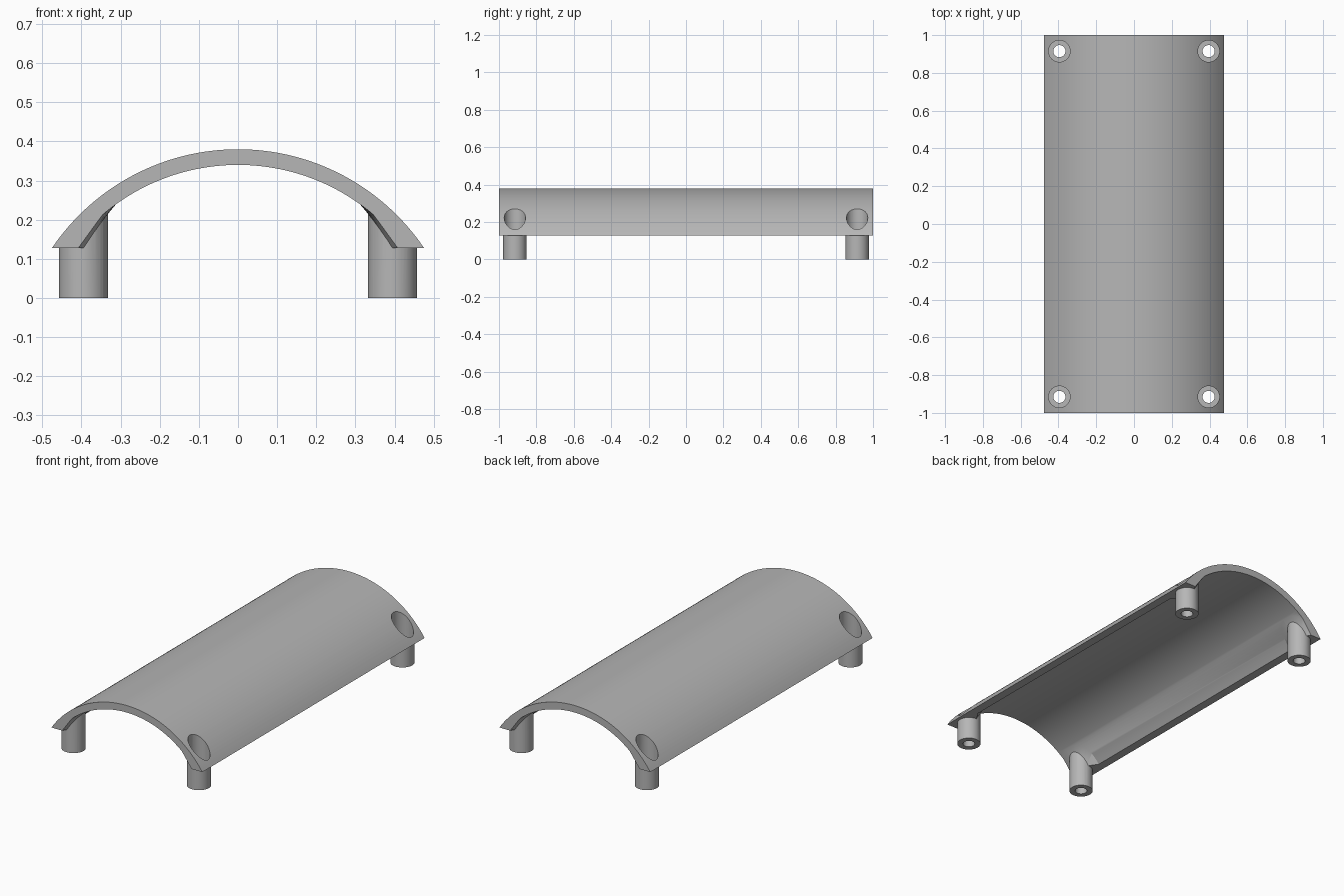
import bpy, bmesh, math

if "Cube" in bpy.data.objects:
    bpy.data.objects.remove(bpy.data.objects["Cube"])

R_OUT, R_IN, CZ = 0.574, 0.534, -0.194      # concentric arch radii and centre height
Z_RIM = 0.128                               # flat bottom rim of the cover
LEG_X, LEG_Y, LEG_R = 0.395, 0.915, 0.0625
SEG = 48

grey = bpy.data.materials.new("grey_plastic")
grey.diffuse_color = (0.47, 0.47, 0.47, 1)
grey.use_nodes = True
grey.node_tree.nodes["Principled BSDF"].inputs["Base Color"].default_value = grey.diffuse_color


def arc_z(radius, x):
    return CZ + math.sqrt(max(radius * radius - x * x, 0.0))


def to_object(name, bm):
    bmesh.ops.recalc_face_normals(bm, faces=bm.faces)
    mesh = bpy.data.meshes.new(name)
    bm.to_mesh(mesh)
    bm.free()
    mesh.materials.append(grey)
    ob = bpy.data.objects.new(name, mesh)
    bpy.context.collection.objects.link(ob)
    return ob


def arch():
    """Arched cover: ring-segment profile extruded along y."""
    bm = bmesh.new()
    pts = []
    for radius, sign in ((R_OUT, 1), (R_IN, -1)):
        a = math.acos((Z_RIM - CZ) / radius)
        for i in range(65):
            t = sign * (-a + 2 * a * i / 64)
            pts.append((radius * math.sin(t), -1, CZ + radius * math.cos(t)))
    face = bm.faces.new([bm.verts.new(p) for p in pts])
    ext = bmesh.ops.extrude_face_region(bm, geom=[face])
    new = [v for v in ext["geom"] if isinstance(v, bmesh.types.BMVert)]
    bmesh.ops.translate(bm, verts=new, vec=(0, 2, 0))
    return to_object("arched_cover", bm)


def lathe(name, cx, cy, rings, bottom, top, clip=False):
    """Solid made of rings; each ring maps an angle to (radius, z)."""
    bm = bmesh.new()
    loops = []
    for ring in rings:
        loop = []
        for i in range(SEG):
            a = 2 * math.pi * i / SEG
            r, z = ring(a)
            loop.append(bm.verts.new((cx + r * math.cos(a), cy + r * math.sin(a), z)))
        loops.append(loop)
    lo, hi = bm.verts.new((cx, cy, bottom)), bm.verts.new((cx, cy, top))
    for i in range(SEG):
        j = (i + 1) % SEG
        bm.faces.new((lo, loops[0][j], loops[0][i]))
        bm.faces.new((hi, loops[-1][i], loops[-1][j]))
        for a, b in zip(loops, loops[1:]):
            bm.faces.new((a[i], a[j], b[j], b[i]))
    if clip:  # trim flush with the cover's end, rim and side
        sx, sy = math.copysign(1, cx), math.copysign(1, cy)
        for co, no in (((0, sy, 0), (0, sy, 0)), ((0, 0, Z_RIM), (0, 0, -1)),
                       ((sx * 0.44, 0, 0), (sx, 0, 0))):
            geom = bm.verts[:] + bm.edges[:] + bm.faces[:]
            bmesh.ops.bisect_plane(bm, geom=geom, plane_co=co, plane_no=no, clear_outer=True)
            bmesh.ops.holes_fill(bm, edges=[e for e in bm.edges if e.is_boundary], sides=0)
    return to_object(name, bm)


def combine(target, other, operation):
    mod = target.modifiers.new("combine", 'BOOLEAN')
    mod.operation, mod.object, mod.solver = operation, other, 'EXACT'
    bpy.context.view_layer.objects.active = target
    bpy.ops.object.modifier_apply(modifier=mod.name)
    bpy.data.objects.remove(other)


cover = arch()
corners = [(sx * LEG_X, sy * LEG_Y) for sx in (-1, 1) for sy in (-1, 1)]

# legs and the flared collars that blend them into the underside
for cx, cy in corners:
    side = math.copysign(1, cx)

    def leg_top(a):
        return LEG_R, arc_z(R_OUT, cx + LEG_R * math.cos(a)) - 0.015

    def collar_low(a):
        up = -side * math.cos(a)
        r = 0.06
        return r, arc_z(R_IN, cx + r * math.cos(a)) - (0.04 - 0.03 * up)

    def collar_high(a):
        up = -side * math.cos(a)
        r = LEG_R + 0.065 - 0.015 * up
        return r, arc_z(R_IN, cx + r * math.cos(a)) + 0.015

    collar = lathe("collar", cx, cy, (collar_low, collar_high),
                   arc_z(R_IN, cx) - 0.05, arc_z(R_IN, cx) + 0.02, clip=True)
    combine(cover, collar, 'UNION')
    leg = lathe("leg", cx, cy, (lambda a: (LEG_R, 0.0), leg_top),
                0.0, arc_z(R_OUT, cx) - 0.015)
    combine(cover, leg, 'UNION')

# counterbored screw holes through every leg
for cx, cy in corners:
    bore = lathe("screw_hole", cx, cy,
                 (lambda a: (0.032, -0.1), lambda a: (0.032, 0.04),
                  lambda a: (0.057, 0.04), lambda a: (0.057, 0.5)), -0.1, 0.5)
    combine(cover, bore, 'DIFFERENCE')

cover.select_set(True)
bpy.context.view_layer.objects.active = cover
bpy.ops.object.shade_smooth_by_angle(angle=math.radians(25))
